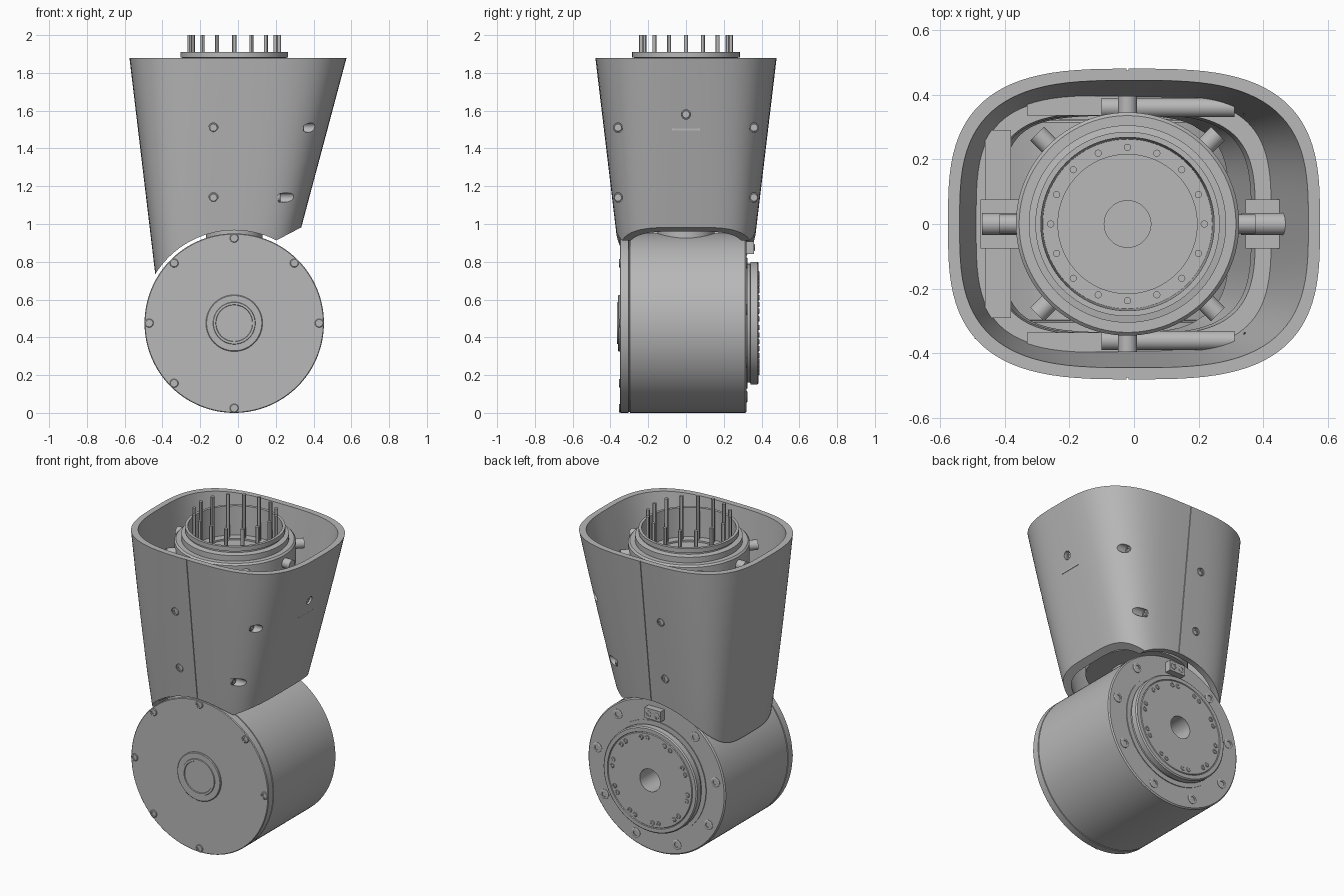
import bpy, bmesh, math
from mathutils import Vector, Matrix

old = bpy.data.objects.get("Cube")
if old:
    bpy.data.objects.remove(old)

grey = bpy.data.materials.new("machined grey")
grey.use_nodes = True
grey.diffuse_color = (0.48, 0.48, 0.48, 1)
grey.node_tree.nodes["Principled BSDF"].inputs["Base Color"].default_value = (0.48, 0.48, 0.48, 1)

CX, DZ = -0.02, 0.475          # joint axis and drum height
FRONT, BACK, UP = (0, -1, 0), (0, 1, 0), (0, 0, 1)


def finish(name, bm, loc=(0, 0, 0), axis=UP):
    bmesh.ops.recalc_face_normals(bm, faces=bm.faces)
    me = bpy.data.meshes.new(name)
    bm.to_mesh(me)
    bm.free()
    me.materials.append(grey)
    ob = bpy.data.objects.new(name, me)
    bpy.context.collection.objects.link(ob)
    turn = Vector(UP).rotation_difference(Vector(axis)).to_matrix().to_4x4()
    me.transform(Matrix.Translation(loc) @ turn)
    smooth(ob)
    return ob


def smooth(ob):
    bpy.ops.object.select_all(action='DESELECT')
    ob.select_set(True)
    bpy.context.view_layer.objects.active = ob
    bpy.ops.object.shade_smooth_by_angle(angle=math.radians(30))


def lathe(name, profile, loc=(0, 0, 0), axis=UP, sides=96):
    """Turn a (radius, height) profile into a solid about an axis."""
    bm = bmesh.new()
    rings = []
    for r, z in profile:
        if r == 0:
            rings.append([bm.verts.new((0, 0, z))] * sides)
        else:
            rings.append([bm.verts.new((r * math.cos(a), r * math.sin(a), z))
                          for a in (2 * math.pi * i / sides for i in range(sides))])
    for low, high in zip(rings, rings[1:]):
        for i in range(sides):
            j = (i + 1) % sides
            face = list(dict.fromkeys((low[i], low[j], high[j], high[i])))
            bm.faces.new(face)
    return finish(name, bm, loc, axis)


def rod(name, loc, axis, r, length, sides=24):
    return lathe(name, [(0, 0), (r, 0), (r, length), (0, length)], loc, axis, sides)


def screw(name, loc, axis, r, h=0.006):
    """Socket screw head with a round pit."""
    return lathe(name, [(0, -h), (r, -h), (r, h * 0.5), (r * 0.85, h), (r * 0.5, h),
                        (r * 0.5, 0.001), (0, 0.001)], loc, axis, 18)


def box(name, loc, size, tilt=0):
    bm = bmesh.new()
    m = Matrix.Translation(loc) @ Matrix.Rotation(tilt, 4, 'X') @ Matrix.Diagonal((*size, 1))
    bmesh.ops.create_cube(bm, size=1, matrix=m)
    return finish(name, bm)


def cut(target, cutter):
    cutter.hide_render = True
    mod = target.modifiers.new("cut", 'BOOLEAN')
    mod.operation, mod.solver, mod.object = 'DIFFERENCE', 'EXACT', cutter
    bpy.context.view_layer.objects.active = target
    bpy.ops.object.modifier_apply(modifier=mod.name)
    bpy.data.objects.remove(cutter)


def around(count, radius, start=0):
    for i in range(count):
        a = math.radians(start + 360 * i / count)
        yield radius * math.cos(a), radius * math.sin(a)


def section(z, inset, sides=96):
    """Rounded-rectangle section of the tapered housing."""
    t = (z - 1.0) / 0.88
    left, right, half = -0.47 - 0.105 * t, 0.34 + 0.235 * t, 0.375 + 0.105 * t
    mid, wide = (left + right) / 2, (right - left) / 2 - inset
    e = 2 / (3.9 - 0.8 * max(t, 0))
    pts = []
    for i in range(sides):
        a = 2 * math.pi * (i + 0.5) / sides
        c, s = math.cos(a), math.sin(a)
        pts.append((mid + wide * math.copysign(abs(c) ** e, c),
                    (half - inset) * math.copysign(abs(s) ** e, s), z))
    return pts


def tube_shell(name, z0, z1, outer, inner, steps):
    bm = bmesh.new()
    zs = [z0 + (z1 - z0) * i / steps for i in range(steps + 1)]
    rings = [[bm.verts.new(p) for p in section(z, outer)] for z in zs]
    rings += [[bm.verts.new(p) for p in section(z, inner)] for z in reversed(zs)]
    n = len(rings[0])
    for a, b in zip(rings, rings[1:] + rings[:1]):
        for i in range(n):
            bm.faces.new((a[i], a[(i + 1) % n], b[(i + 1) % n], b[i]))
    return finish(name, bm)


# Tapered housing, cut to clear the drum
housing = tube_shell("housing", 0.62, 1.88, 0, 0.036, 10)
bm = bmesh.new()
outline = [(CX + 0.492 * math.cos(a), DZ + 0.492 * math.sin(a))
           for a in (math.radians(180 - 117 * i / 48) for i in range(49))]
outline += [(0.34, 0.985), (0.7, 1.14), (0.7, 0.3), (-0.7, 0.3), (-0.7, DZ)]
base = bm.faces.new([bm.verts.new((x, -0.7, z)) for x, z in outline])
ext = bmesh.ops.extrude_face_region(bm, geom=[base])
bmesh.ops.translate(bm, vec=(0, 1.4, 0),
                    verts=[v for v in ext["geom"] if isinstance(v, bmesh.types.BMVert)])
cut(housing, finish("clearance_cutter", bm))

# Seams and screw holes in the housing
for s in (-1, 1):
    cut(housing, box("seam_cutter", (CX, s * 0.428, 1.43), (0.005, 0.014, 1.1), -s * 0.1188))
    for z, y in ((1.51, 0.427), (1.14, 0.383)):
        cut(housing, rod("hole_cutter", (-0.13, s * y, z), (0, s, 0), 0.025, 0.1))
        screw("housing_screw", (-0.13, s * y, z), (0, s, 0), 0.022)
    for x, z in ((0.34, 1.51), (0.215, 1.14)):
        cut(housing, rod("hole_cutter", (x, s * 0.36, z), (1, 0, 0), 0.025, 0.3))
        screw("corner_screw", (x + 0.004, s * 0.36, z), (1, 0, 0), 0.022)
cut(housing, rod("hole_cutter", (0.47, 0, 1.58), (1, 0, 0), 0.025, 0.2))
screw("side_screw", (0.475, 0, 1.58), (1, 0, 0), 0.022)
smooth(housing)

# Supports inside the housing
tube_shell("inner_ledge", 1.40, 1.45, 0.02, 0.085, 1)
box("left_panel", (-0.42, 0, 1.47), (0.08, 0.58, 0.04))
for s in (-1, 1):
    rod("cross_tube", (-0.1, s * 0.36, 1.51), (1, 0, 0), 0.03, 0.41)
    box("cross_tube_block", (-0.16, s * 0.365, 1.47), (0.34, 0.06, 0.04))
    box("side_bracket", (s * 0.41, 0, 1.52), (0.13, 0.15, 0.05))
    rod("side_tube", (s * 0.33, 0, 1.58), (s, 0, 0), 0.034, 0.14)

# Upper rotary joint on a narrow neck
lathe("upper_joint", [(0, 0.9), (0.15, 0.9), (0.15, 0.99), (0.29, 0.99), (0.29, 1.3), (0.31, 1.33),
                      (0.31, 1.66), (0.345, 1.69), (0.345, 1.82), (0.335, 1.83), (0.305, 1.83),
                      (0.305, 1.865), (0.275, 1.87), (0.275, 1.88), (0.285, 1.882), (0.285, 1.91),
                      (0.268, 1.91), (0.262, 1.73), (0.215, 1.73), (0.215, 1.72), (0.072, 1.72),
                      (0.072, 1.0), (0, 1.0)], (CX, 0, 0))
for x, y in around(16, 0.237, 90):
    rod("contact_pin", (CX + x, y, 1.72), UP, 0.011, 0.28, 12)
for x, y in around(8, 1):
    rod("collar_bolt", (CX + 0.335 * x, 0.335 * y, 1.77), (x, y, 0), 0.03, 0.06)

# Drum with a cover seam
drum_at = (CX, 0, DZ)
lathe("drum", [(0, -0.2), (0.07, -0.2), (0.07, -0.32), (0.468, -0.32), (0.475, -0.313), (0.475, 0.297),
               (0.47, 0.298), (0.47, 0.303), (0.475, 0.304), (0.475, 0.346), (0.471, 0.35), (0, 0.35)],
      drum_at, FRONT, 128)
lathe("front_hub", [(0, 0.34), (0.15, 0.34), (0.15, 0.356), (0.146, 0.36), (0.112, 0.36), (0.11, 0.365),
                    (0.098, 0.365), (0.096, 0.36), (0, 0.36)], drum_at, FRONT)
for i, (x, z) in enumerate(around(8, 0.45)):
    if i != 7:
        screw("cover_screw", (CX + x, -0.35, DZ + z), FRONT, 0.023)

# Rear output flange and its fasteners
lathe("rear_flange", [(0.07, 0.3), (0.345, 0.3), (0.345, 0.325), (0.315, 0.325), (0.315, 0.34),
                      (0.325, 0.342), (0.325, 0.378), (0.318, 0.385), (0.295, 0.385), (0.292, 0.38),
                      (0.288, 0.385), (0.07, 0.385), (0.07, 0.3)], drum_at, BACK)
for start in (5, 14):
    for x, z in around(10, 0.262, start):
        screw("flange_screw", (CX + x, 0.385, DZ + z), BACK, 0.014, 0.004)
for i, (x, z) in enumerate(around(9, 0.415, 10)):
    if i != 2:
        screw("rear_screw", (CX + x, 0.32, DZ + z), BACK, 0.03)

# Small cable clip above the flange
box("cable_clip", (CX, 0.335, DZ + 0.4), (0.11, 0.05, 0.065))
for s in (-1, 1):
    screw("clip_screw", (CX + s * 0.028, 0.36, DZ + 0.4), BACK, 0.019, 0.004)
